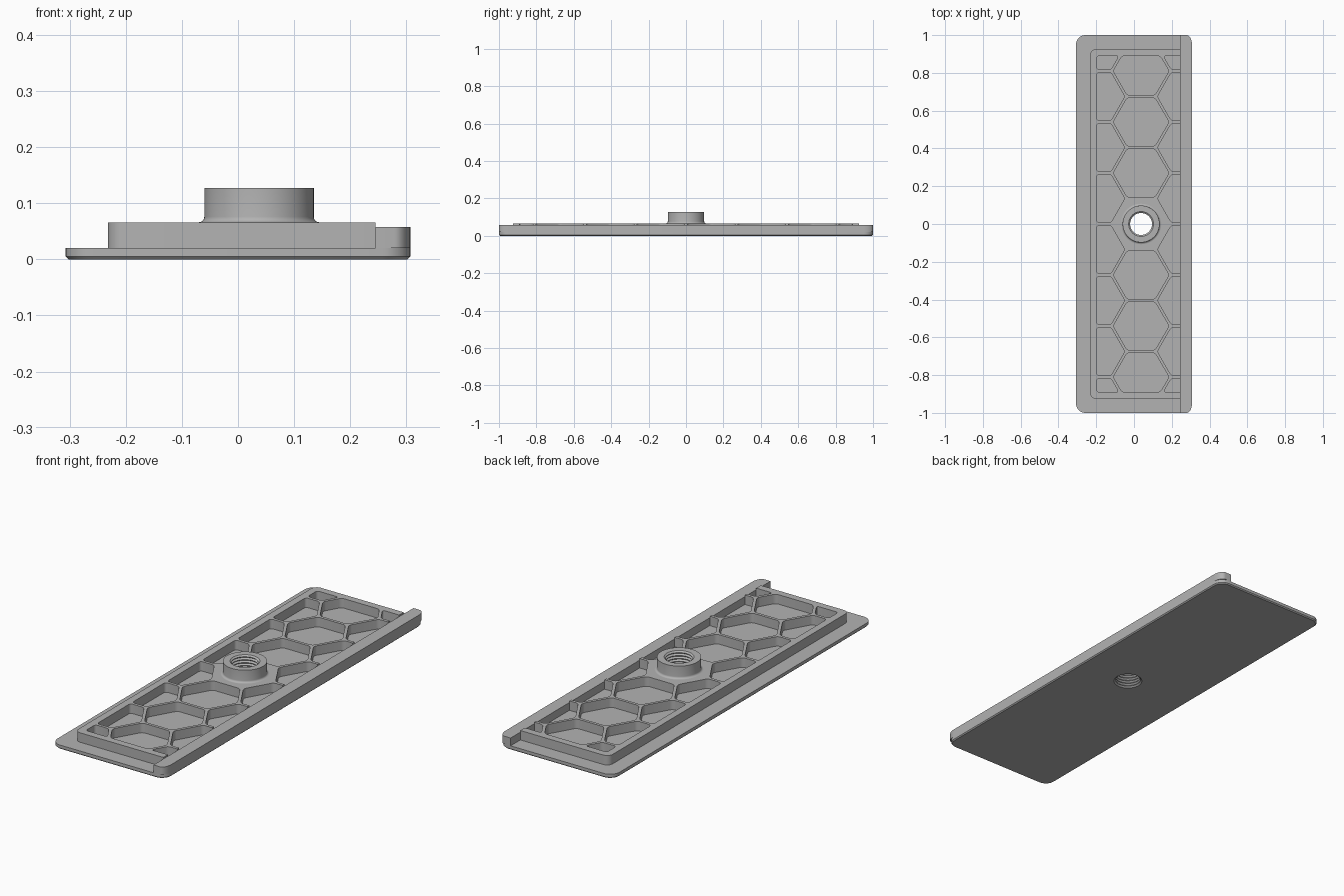
import bpy, bmesh, math
from mathutils import Vector

if "Cube" in bpy.data.objects:
    bpy.data.objects.remove(bpy.data.objects["Cube"], do_unlink=True)

# Single grey material
GREY = (0.45, 0.45, 0.45, 1)
grey = bpy.data.materials.new("plain grey")
grey.use_nodes = True
grey.diffuse_color = GREY
grey.node_tree.nodes["Principled BSDF"].inputs["Base Color"].default_value = GREY

# Main sizes
HALF_W, HALF_L = 0.307, 1.0
PLATE_TOP, RAIL_TOP, GRID_TOP, BOSS_TOP = 0.02, 0.058, 0.066, 0.127
RAIL_X, CX = 0.245, 0.0375
BOSS_R, BORE_R, THREAD_R = 0.0975, 0.066, 0.058
PITCH, RIB = 0.27, 0.0145


def rounded(points, cut, steps=5):
    """Round polygon corners; cut is a tangent length per corner or for all."""
    cuts = cut if isinstance(cut, list) else [cut] * len(points)
    out = []
    for i, p in enumerate(points):
        a, b = points[i - 1], points[(i + 1) % len(points)]
        if cuts[i] == 0:
            out.append(p)
            continue
        s = p + (a - p).normalized() * min(cuts[i], (a - p).length * 0.45)
        e = p + (b - p).normalized() * min(cuts[i], (b - p).length * 0.45)
        w = math.sqrt(0.5)
        for k in range(steps + 1):
            t = k / steps
            c0, c1, c2 = (1 - t) ** 2, 2 * w * t * (1 - t), t * t
            out.append((s * c0 + p * c1 + e * c2) / (c0 + c1 + c2))
    return out


def rect(x0, x1, y0, y1):
    return [Vector(p) for p in ((x0, y0), (x1, y0), (x1, y1), (x0, y1))]


def clip(points, axis, limit, sign):
    """Keep the part of a polygon where sign * coordinate <= sign * limit."""
    out = []
    for i, p in enumerate(points):
        q = points[(i + 1) % len(points)]
        dp, dq = sign * (p[axis] - limit), sign * (q[axis] - limit)
        if dp <= 1e-6:
            out.append(p)
        if dp * dq < -1e-12:
            out.append(p.lerp(q, dp / (dp - dq)))
    return out


def add_solid(bm, layers):
    """Stack matching outlines at given heights into a closed solid."""
    rings = [[bm.verts.new((p.x, p.y, z)) for p in loop] for z, loop in layers]
    n = len(rings[0])
    for lo, hi in zip(rings, rings[1:]):
        for i in range(n):
            j = (i + 1) % n
            bm.faces.new((lo[i], lo[j], hi[j], hi[i]))
    bm.faces.new(rings[0][::-1])
    bm.faces.new(rings[-1])


def make(name, bm, normals=True):
    if normals:
        bmesh.ops.recalc_face_normals(bm, faces=bm.faces)
    mesh = bpy.data.meshes.new(name)
    bm.to_mesh(mesh)
    bm.free()
    mesh.materials.append(grey)
    obj = bpy.data.objects.new(name, mesh)
    bpy.context.collection.objects.link(obj)
    return obj


def solid(name, layers):
    bm = bmesh.new()
    add_solid(bm, layers)
    return make(name, bm)


def carve(obj, loops):
    """Cut vertical holes with the given outlines, then discard the cutter."""
    bm = bmesh.new()
    for loop in loops:
        add_solid(bm, [(-0.1, loop), (0.2, loop)])
    cutter = make("cutter", bm)
    cutter.hide_render = True
    mod = obj.modifiers.new("holes", "BOOLEAN")
    mod.operation, mod.solver, mod.object = "DIFFERENCE", "EXACT", cutter
    graph = bpy.context.evaluated_depsgraph_get()
    mesh = bpy.data.meshes.new_from_object(obj.evaluated_get(graph))
    obj.modifiers.clear()
    obj.data = mesh
    bpy.data.objects.remove(cutter, do_unlink=True)


SEG = 64
turn = [math.tau * i / SEG for i in range(SEG)]
bore = [Vector((CX + BORE_R * math.cos(a), BORE_R * math.sin(a))) for a in turn]

# Base plate with a small bevel round its underside
outline = rounded(rect(-HALF_W, HALF_W, -HALF_L, HALF_L), 0.05, 8)
inner = rounded(rect(-HALF_W + 0.005, HALF_W - 0.005, -HALF_L + 0.005, HALF_L - 0.005), 0.046, 8)
plate = solid("base_plate", [(0, inner), (0.005, outline), (PLATE_TOP, outline)])
carve(plate, [bore])

# Raised rail along one long edge
rail_loop = rounded(rect(RAIL_X, HALF_W, -HALF_L, HALF_L), [0, 0.05, 0.05, 0], 8)
# keep the full corner radius on the outer side
rail = solid("side_rail", [(PLATE_TOP, rail_loop), (RAIL_TOP, rail_loop)])

# Hexagonal pockets, clipped to the inside of the rim
pockets = []
hex_r = (PITCH - RIB) / math.sqrt(3)
for col in (-1, 0, 1):
    for row in range(-4, 5):
        x = CX + col * PITCH * math.sqrt(3) / 2
        y = (row + 0.5 * abs(col)) * PITCH
        if (col == 0 and row == 0) or abs(y) > 1:
            continue
        cell = [Vector((x + hex_r * math.cos(k * math.pi / 3),
                        y + hex_r * math.sin(k * math.pi / 3))) for k in range(6)]
        for axis, limit, sign in ((0, -0.197, -1), (0, RAIL_X + 0.02, 1),
                                  (1, -0.89, -1), (1, 0.89, 1)):
            cell = clip(cell, axis, limit, sign)
        if len(cell) > 2:
            pockets.append(rounded(cell, 0.014))

# Ribbed grid panel, open towards the rail
panel_loop = rounded(rect(-0.232, RAIL_X, -0.925, 0.925), [0.03, 0, 0, 0.03])
panel = solid("rib_grid", [(PLATE_TOP, panel_loop), (GRID_TOP, panel_loop)])
carve(panel, pockets + [bore])

# Threaded boss: foot fillet, outer wall, top ring, then the thread down the bore
FOOT = 0.01
profile = []
for k in range(6):
    a = k / 5 * math.pi / 2
    profile.append((BOSS_R + FOOT * (1 - math.sin(a)), GRID_TOP + FOOT * (1 - math.cos(a))))
profile += [(BOSS_R, BOSS_TOP), (BORE_R, BOSS_TOP)]
TURNS = 9
step = BOSS_TOP / TURNS
for k in range(TURNS):
    top = BOSS_TOP - k * step
    profile += [(THREAD_R, top - 0.45 * step), (THREAD_R, top - 0.55 * step), (BORE_R, top - step)]
bm = bmesh.new()
rings = [[bm.verts.new((CX + r * math.cos(a), r * math.sin(a), z)) for a in turn] for r, z in profile]
for lo, hi in zip(rings, rings[1:]):
    for i in range(SEG):
        j = (i + 1) % SEG
        bm.faces.new((lo[i], lo[j], hi[j], hi[i]))
boss = make("threaded_boss", bm, normals=False)

# Smooth rounded parts while keeping hard edges
bpy.ops.object.select_all(action="DESELECT")
for obj in (plate, rail, panel, boss):
    obj.select_set(True)
bpy.context.view_layer.objects.active = plate
bpy.ops.object.shade_smooth_by_angle(angle=math.radians(30))
